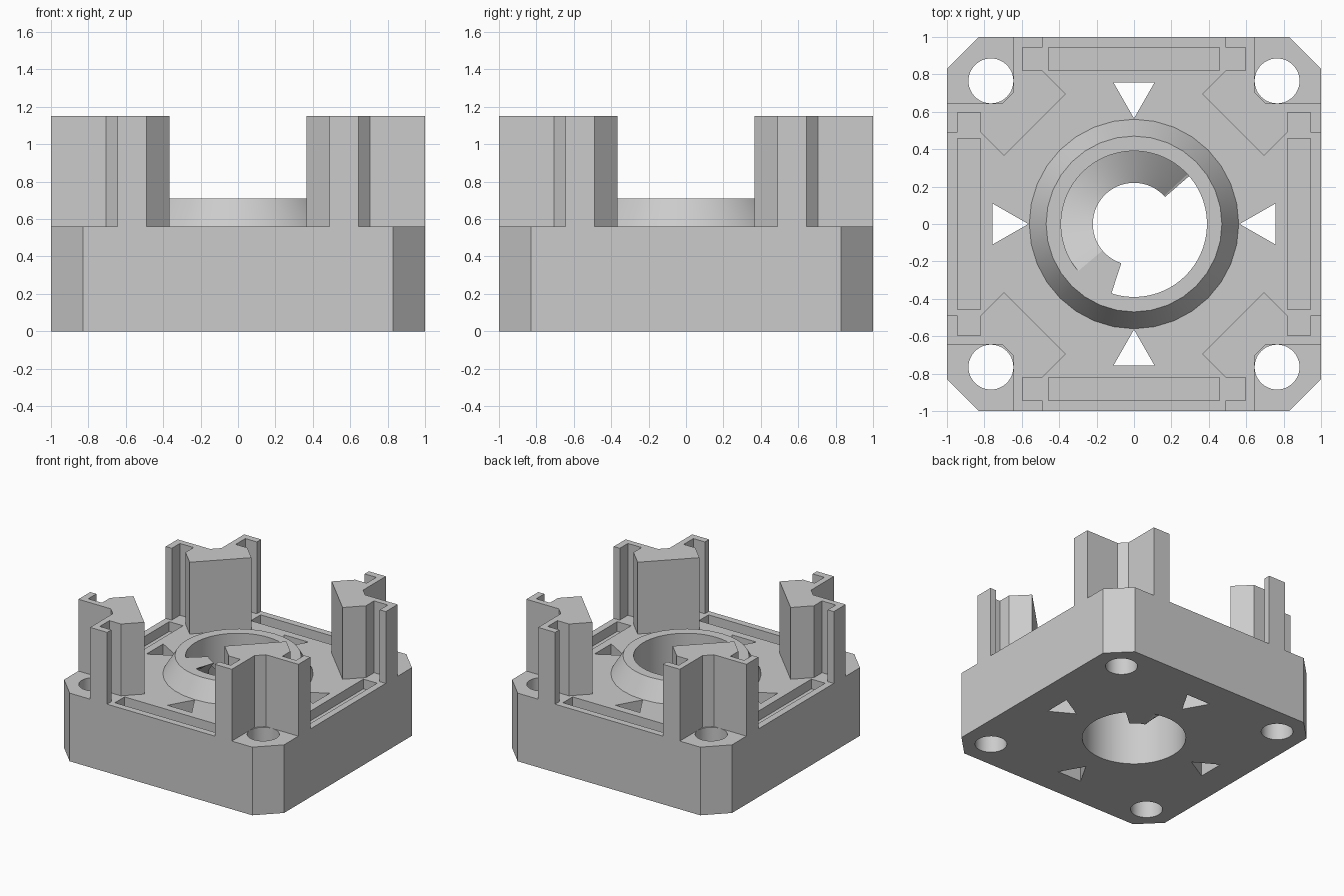
import bpy, bmesh
from math import sin, cos, radians, pi

cube = bpy.data.objects.get("Cube")
if cube:
    bpy.data.objects.remove(cube, do_unlink=True)

BASE_TOP, RING_TOP, POST_TOP = 0.56, 0.71, 1.15
BORE, CORE = 0.39, 0.22

grey = bpy.data.materials.new("light_grey")
grey.use_nodes = True
colour = (0.6, 0.6, 0.6, 1)
grey.diffuse_color = colour
grey.node_tree.nodes["Principled BSDF"].inputs["Base Color"].default_value = colour


def finish(name, bm):
    bmesh.ops.recalc_face_normals(bm, faces=bm.faces)
    mesh = bpy.data.meshes.new(name)
    bm.to_mesh(mesh)
    bm.free()
    mesh.materials.append(grey)
    obj = bpy.data.objects.new(name, mesh)
    bpy.context.collection.objects.link(obj)
    return obj


def prism(bm, outline, low, high):
    bottom = [bm.verts.new((x, y, low)) for x, y in outline]
    top = [bm.verts.new((x, y, high)) for x, y in outline]
    bm.faces.new(bottom[::-1])
    bm.faces.new(top)
    n = len(outline)
    for i in range(n):
        j = (i + 1) % n
        bm.faces.new((bottom[i], bottom[j], top[j], top[i]))


def turn(points, quarter):
    for _ in range(quarter):
        points = [(-y, x) for x, y in points]
    return points


def circle(cx, cy, r, n):
    return [(cx + r * cos(2 * pi * i / n), cy + r * sin(2 * pi * i / n)) for i in range(n)]


def cut(obj, cutter):
    mod = obj.modifiers.new("cut", "BOOLEAN")
    mod.operation, mod.solver, mod.object = "DIFFERENCE", "EXACT", cutter
    bpy.context.view_layer.objects.active = obj
    bpy.ops.object.modifier_apply(modifier=mod.name)
    bpy.data.objects.remove(cutter, do_unlink=True)


def smooth(obj):
    bpy.ops.object.select_all(action="DESELECT")
    obj.select_set(True)
    bpy.context.view_layer.objects.active = obj
    bpy.ops.object.shade_smooth_by_angle(angle=radians(10))


# Base block with chamfered corners
bm = bmesh.new()
outline = [p for q in range(4) for p in turn([(1, 0.83), (0.83, 1)], q)]
prism(bm, outline, 0, BASE_TOP)
base = finish("base", bm)

# Bore, screw holes, triangular vents and shallow edge slots
bm = bmesh.new()
prism(bm, circle(0, 0, BORE, 96), -0.1, 1)
for q in range(4):
    hole = circle(0.765, 0.765, 0.12, 48)
    vent = [(0, 0.565), (0.11, 0.757), (-0.11, 0.757)]
    slot = [(-0.457, 0.82), (0.457, 0.82), (0.457, 0.945), (-0.457, 0.945)]
    prism(bm, turn(hole, q), -0.1, 1)
    prism(bm, turn(vent, q), -0.1, 1)
    prism(bm, turn(slot, q), BASE_TOP - 0.08, 1)
cut(base, finish("base_cutter", bm))
smooth(base)

# Sloped collar around the bore
bm = bmesh.new()
bmesh.ops.create_cone(bm, cap_ends=True, segments=32, radius1=0.56, radius2=0.47,
                      depth=RING_TOP - BASE_TOP)
bmesh.ops.translate(bm, verts=bm.verts, vec=(0, 0, (RING_TOP + BASE_TOP) / 2))
collar = finish("collar", bm)
bm = bmesh.new()
prism(bm, circle(0, 0, BORE, 96), 0, 1)
cut(collar, finish("collar_cutter", bm))
smooth(collar)

# Spiral ramp inside the bore, levelled off at both ends
START, LEVEL, RISE = 41, 32, 179
bm = bmesh.new()
steps = 106
sections = []
for i in range(steps + 1):
    turned = (LEVEL + RISE) * i / steps
    a = radians(START + turned)
    top = max(0.004, RING_TOP * min(1, turned / RISE))
    bottom = RING_TOP * max(0, turned - LEVEL) / RISE
    corners = ((CORE, bottom), (BORE + 0.001, bottom), (BORE + 0.001, top), (CORE, top))
    sections.append([bm.verts.new((r * cos(a), r * sin(a), z)) for r, z in corners])
for s, t in zip(sections, sections[1:]):
    for k in range(4):
        m = (k + 1) % 4
        bm.faces.new((s[k], s[m], t[m], t[k]))
bm.faces.new(sections[0])
bm.faces.new(sections[-1][::-1])
smooth(finish("spiral_ramp", bm))

# Corner posts: half outline mirrored across the diagonal
half = [(0.705, 0.644), (1, 0.644), (1, 0.49), (0.945, 0.49), (0.945, 0.595),
        (0.82, 0.595), (0.82, 0.49), (0.695, 0.365)]
post = half + [(y, x) for x, y in reversed(half)]
names = ("back_left_post", "back_right_post", "front_right_post", "front_left_post")
for q, name in enumerate(names):
    bm = bmesh.new()
    prism(bm, turn(post, q), BASE_TOP, POST_TOP)
    finish(name, bm)
